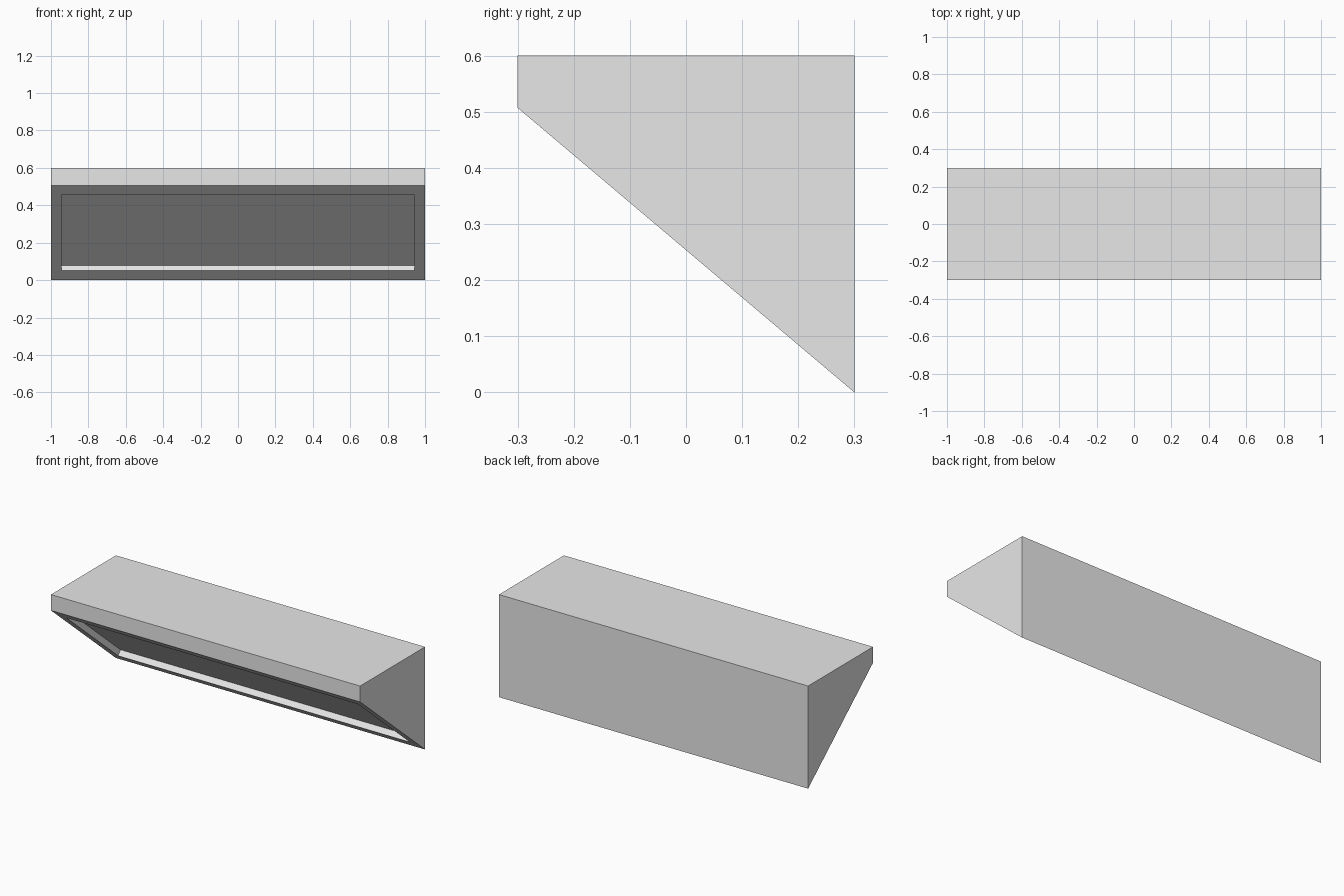
import bpy, bmesh
from mathutils import Vector

if "Cube" in bpy.data.objects:
    bpy.data.objects.remove(bpy.data.objects["Cube"])

# single light grey paint
grey = bpy.data.materials.new("light_grey")
grey.diffuse_color = (0.8, 0.8, 0.8, 1.0)
grey.use_nodes = True
grey.node_tree.nodes["Principled BSDF"].inputs["Base Color"].default_value = grey.diffuse_color

# side profile (y, z), extruded along x
HALF = 1.0
PROFILE = [(0.3, 0.0), (0.3, 0.6), (-0.3, 0.6), (-0.3, 0.507)]

bm = bmesh.new()
side = bm.faces.new([bm.verts.new((-HALF, y, z)) for y, z in PROFILE])
ext = bmesh.ops.extrude_face_region(bm, geom=[side])
moved = [v for v in ext["geom"] if isinstance(v, bmesh.types.BMVert)]
bmesh.ops.translate(bm, verts=moved, vec=(2 * HALF, 0, 0))
bmesh.ops.recalc_face_normals(bm, faces=bm.faces[:])
bm.normal_update()

# sloping underside: the face pointing both forward and down
panel = next(f for f in bm.faces if f.normal.y < -0.3 and f.normal.z < -0.3)
normal = panel.normal.copy()
centre = panel.calc_center_median()
outer = [v.co.copy() for v in panel.verts]


def fit_panel(depth):
    """Place the panel corners inside the rim, sunk by depth."""
    for v in panel.verts:
        corner = min(outer, key=lambda c: (c - v.co).length)
        d = corner - centre
        v.co = centre + Vector((d.x * 0.944, d.y * 0.80, d.z * 0.80)) - normal * depth


# flat rim, then the recessed panel with straight walls
bmesh.ops.inset_individual(bm, faces=[panel], thickness=0.01)
fit_panel(0.0)
bmesh.ops.inset_individual(bm, faces=[panel], thickness=0.01)
fit_panel(0.035)
bm.normal_update()

mesh = bpy.data.meshes.new("hood_body")
bm.to_mesh(mesh)
bm.free()
mesh.materials.append(grey)
body = bpy.data.objects.new("hood_body", mesh)
bpy.context.collection.objects.link(body)
